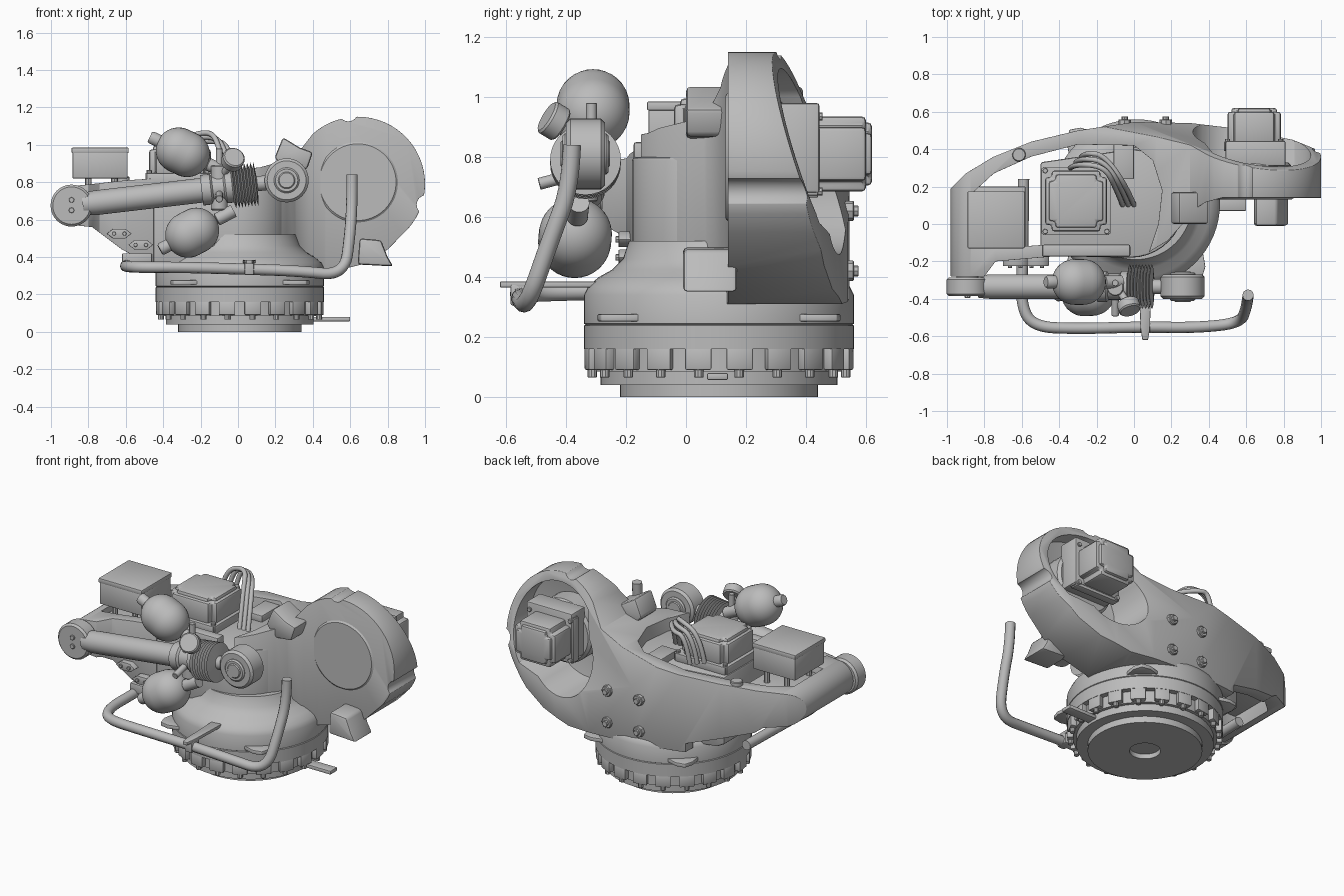
import bpy, bmesh
from math import sin, cos, pi, radians
from mathutils import Vector, Matrix

if "Cube" in bpy.data.objects:
    bpy.data.objects.remove(bpy.data.objects["Cube"])
grey = bpy.data.materials.new("cast_grey")
grey.use_nodes = True
grey.diffuse_color = (0.5, 0.5, 0.5, 1)
grey.node_tree.nodes["Principled BSDF"].inputs["Base Color"].default_value = grey.diffuse_color
parts = []

def bake(ob):
    bpy.context.view_layer.update()
    mesh = bpy.data.meshes.new_from_object(ob.evaluated_get(bpy.context.evaluated_depsgraph_get()))
    ob.modifiers.clear()
    ob.data = mesh

def bevel(ob, width):
    m = ob.modifiers.new("bevel", "BEVEL")
    m.width, m.segments, m.limit_method, m.angle_limit = width, 2, "ANGLE", radians(40)
    bake(ob)

def finish(name, bm, width=0.0):
    bmesh.ops.recalc_face_normals(bm, faces=bm.faces[:])
    mesh = bpy.data.meshes.new(name)
    bm.to_mesh(mesh)
    bm.free()
    mesh.materials.append(grey)
    ob = bpy.data.objects.new(name, mesh)
    bpy.context.collection.objects.link(ob)
    parts.append(ob)
    if width:
        bevel(ob, width)
    return ob

def prism(name, pts, axis, lo, hi, width=0.0):
    """Extrude a plan (axis z) or an elevation (axis y) outline."""
    bm = bmesh.new()
    at = (lambda a, b: (a, b, lo)) if axis == "z" else (lambda a, b: (a, lo, b))
    face = bm.faces.new([bm.verts.new(at(a, b)) for a, b in pts])
    out = bmesh.ops.extrude_face_region(bm, geom=[face])["geom"]
    step = Vector((0, 0, hi - lo)) if axis == "z" else Vector((0, hi - lo, 0))
    bmesh.ops.translate(bm, vec=step, verts=[v for v in out if isinstance(v, bmesh.types.BMVert)])
    return finish(name, bm, width)

def block(name, x, y, z, width=0.006):
    return prism(name, [(x[0], y[0]), (x[1], y[0]), (x[1], y[1]), (x[0], y[1])], "z", z[0], z[1], width)

def lathe(name, profile, loc=(0, 0, 0), axis=(0, 0, 1), steps=48):
    """Spin (radius, height) points round an axis."""
    bm = bmesh.new()
    vs = [bm.verts.new((r, 0, h)) for r, h in profile]
    es = [bm.edges.new(p) for p in zip(vs, vs[1:])]
    bmesh.ops.spin(bm, geom=vs + es, cent=(0, 0, 0), axis=(0, 0, 1), angle=2 * pi, steps=steps)
    bmesh.ops.remove_doubles(bm, verts=bm.verts[:], dist=1e-5)
    bm.transform(Matrix.Translation(loc) @ Vector(axis).to_track_quat("Z", "Y").to_matrix().to_4x4())
    return finish(name, bm)

def rod(name, r, a, b, steps=24):
    d = Vector(b) - Vector(a)
    n, c = d.length, min(r, d.length) * 0.12
    return lathe(name, [(0, 0), (r - c, 0), (r, c), (r, n - c), (r - c, n), (0, n)], a, d, steps)

def pipe(name, pts, r):
    cu = bpy.data.curves.new(name, "CURVE")
    cu.dimensions, cu.bevel_depth, cu.bevel_resolution, cu.use_fill_caps = "3D", r, 4, True
    sp = cu.splines.new("NURBS")
    sp.points.add(len(pts) - 1)
    for p, co in zip(sp.points, pts):
        p.co = (*co, 1)
    sp.use_endpoint_u, sp.order_u, sp.resolution_u = True, 3, 8
    cu.materials.append(grey)
    bpy.context.collection.objects.link(bpy.data.objects.new(name, cu))

def boolean(ob, cutter, op="DIFFERENCE", keep=False):
    m = ob.modifiers.new("cut", "BOOLEAN")
    m.object, m.operation, m.solver = cutter, op, "EXACT"
    bake(ob)
    if not keep:
        parts.remove(cutter)
        bpy.data.objects.remove(cutter)

def arc(x, y, r, start, stop, step):
    return [(x + r * cos(radians(a)), y + r * sin(radians(a))) for a in range(start, stop + 1, step)]

# Round base with toothed bolt ring
CENTRE = Vector((0.01, 0.11, 0))
lathe("base_flange", [(0, 0.03), (0.09, 0.03), (0.09, 0), (0.33, 0), (0.33, 0.04), (0.395, 0.04),
                      (0.395, 0.085), (0.415, 0.085), (0.415, 0.165), (0, 0.165)], CENTRE, steps=64)
lathe("base_ring", [(0, 0.16), (0.45, 0.16), (0.45, 0.238), (0.445, 0.241), (0.45, 0.244), (0.45, 0.34),
                    (0.435, 0.37), (0.4, 0.4), (0.355, 0.425), (0.32, 0.46), (0.3, 0.52), (0, 0.52)], CENTRE, steps=64)
for i in range(20):
    tooth = prism("ring_tooth", [(0.4, -0.035), (0.447, -0.045), (0.447, 0.045), (0.4, 0.035)], "z", 0.09, 0.165, 0.005)
    bolt = rod("ring_bolt", 0.016, (0.428, 0, 0.065), (0.428, 0, 0.1), 10)
    for ob in (tooth, bolt):
        ob.data.transform(Matrix.Translation(CENTRE) @ Matrix.Rotation(2 * pi * (i + 0.5) / 20, 4, "Z"))
for angle in (48, 132, 228, 312):
    lug = prism("base_lug", [(0.42, -0.1), (0.5, -0.05), (0.53, 0), (0.5, 0.05), (0.42, 0.1)], "z", 0.252, 0.276, 0.004)
    lug.data.transform(Matrix.Translation(CENTRE) @ Matrix.Rotation(radians(angle), 4, "Z"))
block("pointer_tab", (0.38, 0.6), (0.07, 0.14), (0.056, 0.08))

# Swept casting: plan outline trimmed by its elevation
HX, HZ = 0.64, 0.79
elevation = arc(-0.875, 0.675, 0.105, 90, 270, 15) + [(-0.78, 0.56), (-0.62, 0.44), (-0.45, 0.35), (0.46, 0.31),
            (0.66, 0.36), (0.8, 0.44)] + arc(HX, HZ, 0.36, -48, 132, 6) + [(0.3, 0.93), (0.12, 0.88), (-0.3, 0.83), (-0.6, 0.81)]
plan = [(-0.98, -0.28), (-0.98, 0.19), (-0.9, 0.27), (-0.75, 0.36), (-0.55, 0.44), (-0.3, 0.5), (0, 0.545),
        (0.3, 0.54), (0.55, 0.51), (0.85, 0.45), (1.02, 0.38), (1.02, 0.14), (0.47, 0.14), (0.38, 0.115), (0.31, 0.07),
        (0.26, 0.0), (0.18, -0.09), (0.08, -0.15), (0.13, 0), (0.15, 0.18), (0.1, 0.34), (0, 0.42), (-0.3, 0.425),
        (-0.55, 0.36), (-0.75, 0.27), (-0.87, 0.16), (-0.87, -0.13), (-0.74, -0.13), (-0.46, -0.11),
        (-0.45, -0.175), (-0.74, -0.2), (-0.8, -0.28)]
body = prism("main_casting", plan, "z", 0.2, 1.3)
side = prism("cutter", elevation, "y", -0.6, 0.8)
boolean(body, side, "INTERSECT", keep=True)
rear = block("cutter", (-2, 2), (-2, 2), (0, 2), 0)
slope = Vector((0.154, 1, 0.32)).to_track_quat("Z", "Y").to_matrix().to_4x4()
rear.data.transform(Matrix.Translation((HX, 0.3, 1.15)) @ slope)
boolean(body, rear)
boolean(body, prism("cutter", [(-1.1, 0.1), (-1.1, 0.57), (-0.88, 0.57), (-0.62, 0.49), (-0.34, 0.4), (-0.34, 0.1)], "y", 0.22, 0.9))
# Oval well in the wheel-shaped end, and two rim notches
boolean(body, prism("cutter", arc(HX, HZ, 0.305, -44, 136, 6) + arc(0.54, 0.7, 0.225, 136, 316, 9), "y", 0.2, 0.9))
for x, z in ((0.59, 1.175), (1.005, 0.68)):
    boolean(body, rod("cutter", 0.05, (x, -0.1, z), (x, 0.8, z)))
bevel(body, 0.014)

# Tower under the upright motor
tower = prism("tower", [(-0.5, -0.17)] + arc(-0.02, 0.11, 0.29, -90, 90, 9) + [(-0.5, 0.33)], "z", 0.3, 0.8)
boolean(tower, side, "INTERSECT")
bevel(tower, 0.012)
block("tower_front_rim", (-0.49, -0.02), (-0.175, -0.11), (0.78, 0.85), 0.01)
block("box_floor", (-0.9, -0.58), (-0.15, 0.2), (0.66, 0.74))
rod("wall_post", 0.036, (-0.615, 0.37, 0.7), (-0.615, 0.37, 0.83))

# Wheel-side face, stops and rear bolts
lathe("joint_face", [(0, 0), (0.205, 0), (0.215, 0.008), (0.215, 0.03), (0, 0.03)], (HX, 0.132, 0.8), (0, 1, 0), 64)
prism("lower_stop", [(0.64, 0.36), (0.83, 0.35), (0.8, 0.4), (0.765, 0.49), (0.65, 0.5)], "y", -0.01, 0.17, 0.015)
prism("upper_stop", [(0.26, 0.86), (0.195, 0.93), (0.24, 1.04), (0.33, 0.985), (0.4, 0.96), (0.37, 0.87)],
      "y", 0, 0.17, 0.015)
for x in (-0.05, 0.17):
    for z in (0.42, 0.62):
        y = min(0.767 - 0.154 * x - 0.32 * z, 0.54)
        rod("rear_bolt", 0.034, (x, y - 0.03, z), (x, y + 0.02, z), 8)
        rod("rear_bolt_tip", 0.018, (x, y, z), (x, y + 0.035, z), 8)

def motor(name, x, y, low, high, axis):
    """Stepped square motor with corner bolts."""
    for tag, inset, a, b, c in (("_flange", -0.02, low, low + 0.05, 0.008), ("_housing", 0, low + 0.04, high - 0.02, 0.035),
                                ("_cap", 0.02, high - 0.04, high, 0.035)):
        x0, x1, y0, y1 = x[0] + inset, x[1] - inset, y[0] + inset, y[1] - inset
        prism(name + tag, [(x0 + c, y0), (x1 - c, y0), (x1 - c, y0 + c), (x1, y0 + c), (x1, y1 - c), (x1 - c, y1 - c),
                           (x1 - c, y1), (x0 + c, y1), (x0 + c, y1 - c), (x0, y1 - c), (x0, y0 + c), (x0 + c, y0 + c)],
              axis, a, b, 0.4 * c)
    for u, v in ((u, v) for u in x for v in y):
        ends = [(u, v, t) if axis == "z" else (u, t, v) for t in (low, low + 0.065)]
        rod(name + "_bolt", 0.014, ends[0], ends[1], 8)

motor("upright_motor", (-0.475, -0.145), (-0.04, 0.285), 0.8, 0.995, "z")
motor("joint_motor", (0.5, 0.785), (0.685, 0.935), 0.39, 0.62, "y")
rod("joint_gearbox", 0.2, (HX, 0.19, HZ), (HX, 0.33, HZ), 40)
block("joint_motor_mount", (0.49, 0.81), (0.31, 0.445), (0.68, 0.98), 0.01)
for s in (0, 0.03, 0.06):
    pipe("motor_cable", [(-0.34 + s, 0.3 + s, 0.84), (-0.32 + s, 0.32 + s, 1.02), (-0.16, 0.31 + s, 1.08 - s),
                         (-0.1 + s, 0.2, 1.01), (-0.06 + s, 0.1, 0.79)], 0.014)
block("cable_plate", (-0.11, 0.0), (0.24, 0.46), (0.79, 0.84))

# Control box on the left arm
block("control_box", (-0.885, -0.59), (-0.125, 0.17), (0.82, 0.96))
block("control_box_lid", (-0.89, -0.585), (-0.13, 0.175), (0.955, 0.985))
for x, y in ((-0.8, -0.09), (-0.8, 0.13), (-0.66, -0.09), (-0.66, 0.13)):
    rod("box_leg", 0.018, (x, y, 0.72), (x, y, 0.83), 8)

# Balance cylinder along the front
A, B = Vector((-0.89, -0.335, 0.675)), Vector((0.26, -0.335, 0.81))
lathe("balance_tube", [(0, 0.06), (0.06, 0.06), (0.066, 0.13), (0.066, 0.7), (0.082, 0.7), (0.082, 0.75),
                       (0.07, 0.76), (0.07, 0.82), (0.085, 0.83), (0.085, 0.87), (0, 0.87)], A, B - A, 32)
folds = [(0.118 if i % 2 else 0.085, 0.865 + 0.0085 * i) for i in range(16)]
lathe("bellows", [(0, 0.863)] + folds + [(0.04, 1.0), (0.04, 1.1), (0, 1.1)], A, B - A, 32)
rod("tube_end_disc", 0.112, (A.x, -0.385, A.z), (A.x, -0.285, A.z), 40)
rod("tube_pin", 0.06, (A.x, -0.3, A.z), (A.x, -0.2, A.z))
for z in (A.z - 0.025, A.z + 0.03):
    rod("disc_bolt", 0.015, (A.x, -0.395, z), (A.x, -0.38, z), 8)
for name, r, front, back in (("rod_eye", 0.118, -0.4, -0.27), ("rod_eye_boss", 0.068, -0.412, -0.258), ("eye_pin", 0.045, -0.418, -0.253)):
    rod(name, r, (B.x, front, B.z), (B.x, back, B.z), 40)

# Pressure vessels, gauge and fittings
for tag, centre, axis in (("upper", (-0.295, -0.31, 0.96), (0.85, 0, -0.4)), ("lower", (-0.245, -0.37, 0.53), (0.85, 0.05, 0.45))):
    dome = arc(0, -0.025, 0.122, -81, 0, 9) + arc(0, 0.025, 0.122, 0, 81, 9)
    lathe(tag + "_vessel", [(0, -0.195), (0.028, -0.195), (0.034, -0.185), (0.034, -0.14)] + dome +
          [(0.035, 0.15), (0.035, 0.25), (0, 0.25)], centre, axis, 32)
rod("manifold", 0.045, (-0.1, -0.34, 0.65), (-0.1, -0.34, 0.89))
rod("manifold_nipple", 0.018, (-0.1, -0.315, 0.88), (-0.1, -0.315, 0.98), 12)
rod("gauge", 0.06, (-0.035, -0.415, 0.905), (-0.02, -0.465, 0.935), 32)
rod("gauge_stem", 0.02, (-0.09, -0.34, 0.83), (-0.03, -0.43, 0.91), 12)
rod("side_valve", 0.02, (-0.1, -0.34, 0.75), (-0.1, -0.49, 0.71), 12)

# Bent guard bar with its brackets
pipe("guard_bar", [(-0.59, 0.24, 0.36), (-0.595, -0.22, 0.355), (-0.605, -0.43, 0.35), (-0.54, -0.55, 0.345), (-0.3, -0.56, 0.345),
                   (0.05, -0.55, 0.335), (0.33, -0.555, 0.325), (0.57, -0.53, 0.3), (0.6, -0.45, 0.53), (0.61, -0.385, 0.7), (0.61, -0.38, 0.84)], 0.03)
prism("bar_bracket", [(0.025, -0.25), (0.095, -0.25), (0.085, -0.56), (0.075, -0.62), (0.045, -0.62), (0.035, -0.56)],
      "z", 0.365, 0.385, 0.004)
block("bar_clamp", (0.035, 0.085), (-0.585, -0.51), (0.305, 0.375))
block("bar_hanger", (-0.62, -0.46), (-0.2, -0.12), (0.36, 0.42))
for x, z in ((-0.635, 0.525), (-0.52, 0.465)):
    prism("hex_plate", [(x + u, z + 0.45 * v) for u, v in arc(0, 0, 0.066, 0, 300, 60)], "y", -0.225, -0.15, 0.003)
    for u in (x - 0.028, x + 0.028):
        rod("plate_bolt", 0.011, (u, -0.235, z), (u, -0.2, z), 8)

# Smooth shading with sharp edges kept
bpy.ops.object.select_all(action="DESELECT")
for ob in parts:
    ob.select_set(True)
bpy.context.view_layer.objects.active = parts[0]
bpy.ops.object.shade_smooth_by_angle(angle=radians(35))
